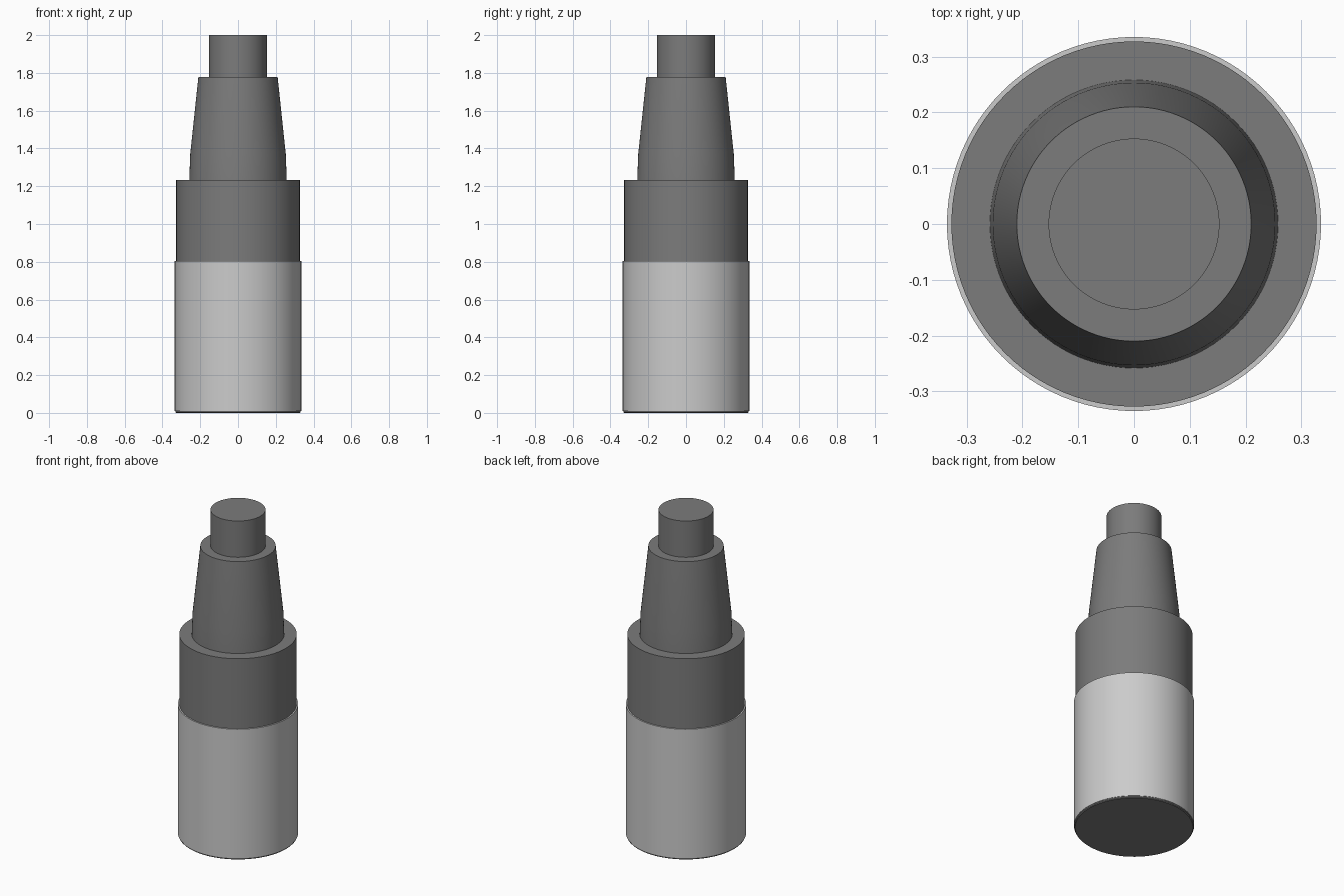
import bpy, bmesh, math

if "Cube" in bpy.data.objects:
    bpy.data.objects.remove(bpy.data.objects["Cube"])

SIDES = 96


def material(name, grey):
    mat = bpy.data.materials.new(name)
    mat.diffuse_color = (grey, grey, grey, 1)
    mat.use_nodes = True
    mat.node_tree.nodes["Principled BSDF"].inputs["Base Color"].default_value = mat.diffuse_color
    return mat


def lathe(name, profile, mat, closed=False):
    """Spin a (radius, z) profile around the z axis."""
    bm = bmesh.new()
    verts = [bm.verts.new((r, 0, z)) for r, z in profile]
    pairs = list(zip(verts, verts[1:]))
    if closed:
        pairs.append((verts[-1], verts[0]))
    edges = [bm.edges.new(p) for p in pairs]
    bmesh.ops.spin(bm, geom=verts + edges, cent=(0, 0, 0), axis=(0, 0, 1),
                   angle=math.tau, steps=SIDES, use_duplicate=False)
    bmesh.ops.remove_doubles(bm, verts=bm.verts, dist=1e-5)
    bmesh.ops.recalc_face_normals(bm, faces=bm.faces)
    mesh = bpy.data.meshes.new(name)
    bm.to_mesh(mesh)
    bm.free()
    mesh.materials.append(mat)
    obj = bpy.data.objects.new(name, mesh)
    bpy.context.collection.objects.link(obj)
    bpy.ops.object.select_all(action='DESELECT')
    obj.select_set(True)
    bpy.context.view_layer.objects.active = obj
    bpy.ops.object.shade_smooth_by_angle(angle=math.radians(30))
    return obj


dark = material("dark_grey", 0.2)
light = material("light_grey", 0.6)

# Barrel, tapered collar and round tip in one turned piece
lathe("pen_body", [
    (0, 0), (0.328, 0), (0.332, 0.004), (0.332, 0.011), (0.327, 0.011),
    (0.327, 1.234),
    (0.258, 1.234), (0.253, 1.37), (0.21, 1.777),
    (0.153, 1.777), (0.153, 2.0), (0, 2.0)], dark)

# Label sleeve wrapped around the lower barrel
lathe("label_sleeve", [
    (0.325, 0.011), (0.335, 0.011), (0.335, 0.804), (0.325, 0.804)],
    light, closed=True)
